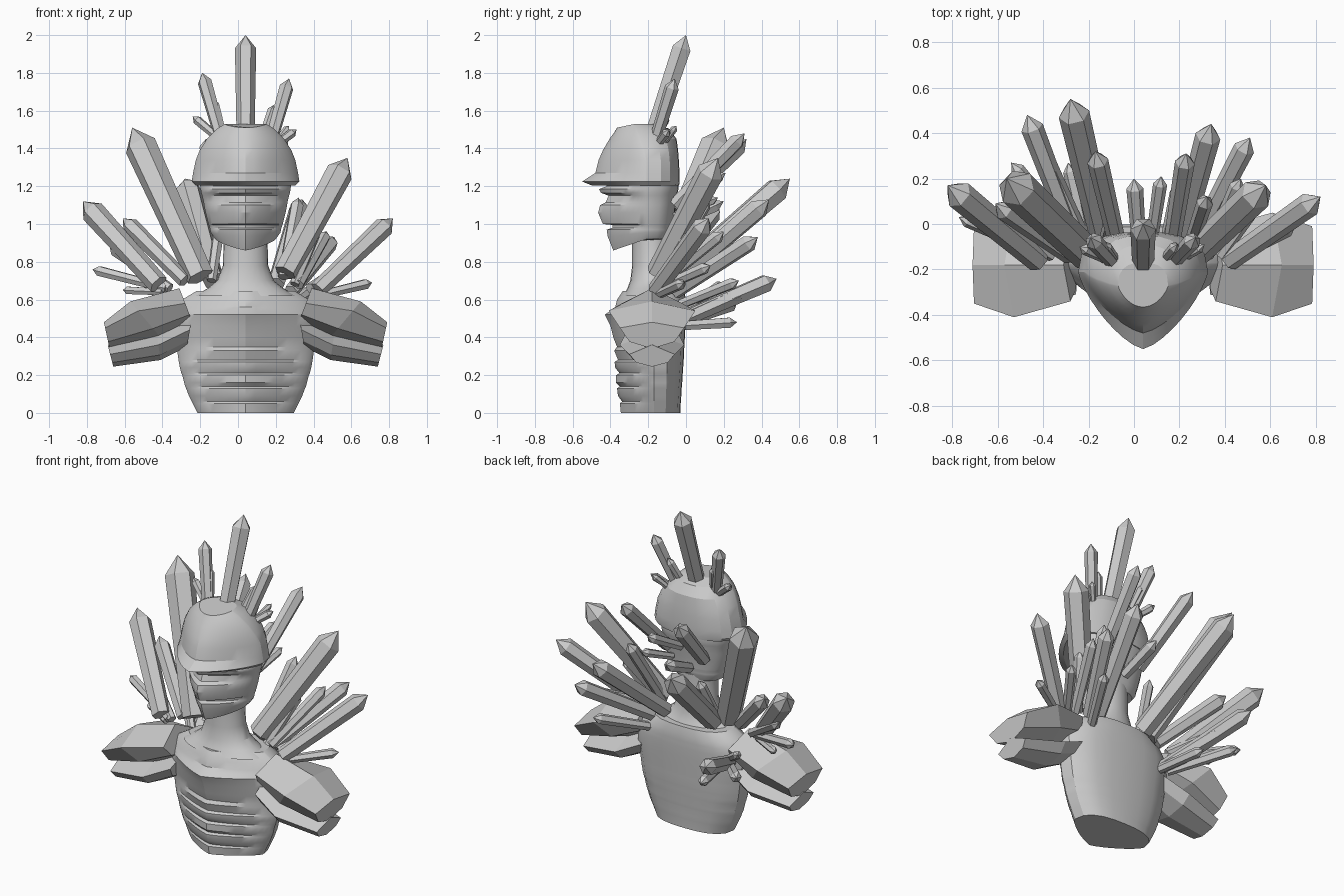
import bpy, bmesh, math
from mathutils import Vector

CX = 0.04  # body centre line


def make(name, bm, smooth=None):
    bmesh.ops.recalc_face_normals(bm, faces=bm.faces)
    me = bpy.data.meshes.new(name)
    bm.to_mesh(me)
    bm.free()
    ob = bpy.data.objects.new(name, me)
    bpy.context.collection.objects.link(ob)
    if smooth:
        bpy.ops.object.select_all(action='DESELECT')
        ob.select_set(True)
        bpy.context.view_layer.objects.active = ob
        bpy.ops.object.shade_smooth_by_angle(angle=math.radians(smooth))
    return ob


def loft(bm, rings):
    vs = [[bm.verts.new(p) for p in r] for r in rings]
    n = len(vs[0])
    for a, b in zip(vs, vs[1:]):
        for i in range(n):
            bm.faces.new((a[i], a[(i + 1) % n], b[(i + 1) % n], b[i]))
    bm.faces.new(vs[0][::-1])
    bm.faces.new(vs[-1])


def keel_ring(z, hw, yf, ym, yb, drop=0.0, seg=10, sharp=1.2):
    """Section with a keeled front and a blunt, boxy back."""
    pts = []
    for i in range(2 * seg):
        u = -math.cos(math.pi * i / (2 * seg))
        k = max(0, 1 - abs(u) ** sharp) ** 0.75
        pts.append((CX + hw * u, ym + (yf - ym) * k, z - drop * k))
    for i in range(seg):
        a = math.pi * i / seg
        u = math.cos(a)
        k = max(0, 1 - abs(u) ** 2.6) ** (1 / 2.6)
        pts.append((CX + hw * u, ym + (yb - ym) * k, z))
    return pts


# torso with ribbed front: z, half width, front y, back y
torso = [(0, .255, -.345, -.03), (.05, .28, -.35, -.028), (.06, .285, -.338, -.027),
         (.09, .30, -.36, -.025), (.13, .315, -.365, -.023), (.14, .32, -.35, -.022),
         (.16, .325, -.37, -.02), (.20, .335, -.37, -.018), (.21, .34, -.352, -.017),
         (.24, .348, -.375, -.015), (.27, .353, -.378, -.013), (.28, .355, -.36, -.012),
         (.33, .362, -.38, -.01), (.35, .365, -.365, -.009), (.40, .375, -.385, -.006),
         (.46, .38, -.40, -.003), (.52, .38, -.43, 0), (.54, .375, -.40, 0),
         (.56, .365, -.375, 0), (.60, .335, -.365, 0), (.645, .26, -.335, -.01)]
bm = bmesh.new()
loft(bm, [keel_ring(z, w, f, -.17, b) for z, w, f, b in torso])
make("torso", bm, 30)

# neck
bm = bmesh.new()
rings = []
for z, rx, ry in [(.62, .27, .15), (.66, .20, .13), (.70, .15, .115), (.78, .12, .105), (.95, .115, .105)]:
    rings.append([(CX + rx * math.cos(t * math.pi / 12), -.18 + ry * math.sin(t * math.pi / 12), z)
                  for t in range(24)])
loft(bm, rings)
make("neck", bm, 30)

# head: jaw, mouth, nose and brow steps: z, half width, front y, back y, chin drop
face = [(.92, .16, -.385, -.09, .06), (.955, .185, -.415, -.078, .02), (.97, .188, -.42, -.075, .0),
        (.98, .19, -.39, -.075, .0), (.995, .195, -.39, -.07, 0), (1.0, .197, -.44, -.07, 0),
        (1.06, .212, -.465, -.06, 0), (1.10, .22, -.455, -.055, 0), (1.115, .222, -.425, -.052, 0),
        (1.15, .23, -.41, -.048, 0), (1.165, .235, -.45, -.045, 0), (1.185, .238, -.46, -.04, 0),
        (1.20, .24, -.42, -.04, 0), (1.26, .245, -.42, -.036, 0)]
bm = bmesh.new()
loft(bm, [keel_ring(z, w, f, -.21, b, d) for z, w, f, b, d in face])
make("face", bm, 30)

# helmet dome with pointed brim: z, half width, front y, mid y, back y, front curve
dome = [(1.205, .265, -.50, -.21, -.036, 1.4), (1.225, .285, -.55, -.21, -.035, 1.4),
        (1.27, .278, -.48, -.21, -.034, 1.4), (1.34, .263, -.462, -.21, -.038, 1.5),
        (1.39, .243, -.44, -.22, -.042, 1.6), (1.45, .205, -.405, -.24, -.05, 1.8),
        (1.505, .15, -.38, -.26, -.09, 2), (1.53, .11, -.365, -.27, -.17, 2)]
bm = bmesh.new()
loft(bm, [keel_ring(z, w, f, m, b, .02 if z > 1.5 else 0, sharp=s)
          for z, w, f, m, b, s in dome])
make("helmet", bm, 22)


# shoulder pads: two faceted plates per side
def pad(name, side, stations, yc=-.18):
    bm = bmesh.new()
    rings = []
    for xt, xb, zt, zm, zb, w in stations:
        ring = []
        for dy, z in [(0, zt), (-w, zm), (-.7 * w, (zm + 2 * zb) / 3), (0, zb),
                      (.7 * w, (zm + 2 * zb) / 3), (w, zm)]:
            k = (zt - z) / (zt - zb)
            ring.append((CX + side * (xt + (xb - xt) * k), yc + dy, z))
        rings.append(ring)
    loft(bm, rings)
    make(name, bm)


upper = [(.35, .285, .66, .58, .49, .16), (.61, .45, .59, .54, .40, .23), (.75, .72, .48, .45, .34, .17)]
lower = [(.285, .31, .50, .44, .35, .13), (.47, .45, .42, .36, .28, .17), (.73, .70, .36, .31, .245, .12)]
for side, tag in ((-1, "left"), (1, "right")):
    pad("upper_shoulder_plate_" + tag, side, upper)
    pad("lower_shoulder_plate_" + tag, side, lower)


# six-sided crystals: each entry is base, tip, radius
def crystals(name, items):
    bm = bmesh.new()
    for base, tip, r in items:
        base, tip = Vector(base), Vector(tip)
        r *= 1.04
        d = tip - base
        q = d.to_track_quat('Z', 'Y')
        L = d.length
        rings = []
        for h, s in ((0, .85), (L - 1.3 * r, 1)):
            rings.append([bm.verts.new(base + q @ Vector((r * s * math.cos(i * math.pi / 3),
                          r * s * math.sin(i * math.pi / 3), h))) for i in range(6)])
        a, b = rings
        top = bm.verts.new(tip)
        for i in range(6):
            j = (i + 1) % 6
            bm.faces.new((a[i], a[j], b[j], b[i]))
            bm.faces.new((b[i], b[j], top))
        bm.faces.new(a[::-1])
    make(name, bm)


crystals("crown_crystals", [
    ((.04, -.18, 1.46), (.04, 0, 2.0), .054),
    ((-.09, -.17, 1.45), (-.19, -.06, 1.80), .037),
    ((.17, -.17, 1.42), (.27, -.06, 1.77), .037),
    ((-.08, -.16, 1.47), (-.13, -.09, 1.66), .024),
    ((-.11, -.16, 1.46), (-.24, -.10, 1.57), .024),
    ((.13, -.16, 1.46), (.19, -.09, 1.63), .024),
    ((.19, -.16, 1.41), (.31, -.09, 1.50), .024),
    ((.18, -.14, 1.40), (.27, -.05, 1.52), .018)])

crystals("head_back_crystals", [
    ((.17, -.06, 1.10), (.23, .31, 1.48), .042),
    ((-.08, -.06, 1.08), (-.17, .32, 1.45), .045),
    ((.08, -.06, 1.12), (.12, .21, 1.27), .03),
    ((.02, -.06, 1.00), (0, .20, 1.12), .036),
    ((.14, -.06, 1.04), (.19, .17, 1.14), .025)])

crystals("left_back_crystals", [
    ((-.20, -.14, .72), (-.56, .20, 1.51), .083),
    ((-.42, -.16, .68), (-.82, .17, 1.12), .062),
    ((-.28, -.14, .70), (-.61, .09, 1.03), .045),
    ((-.13, -.08, .70), (-.28, .55, 1.24), .066),
    ((-.38, -.14, .66), (-.77, .03, .76), .028),
    ((-.36, -.14, .66), (-.68, .05, .88), .03),
    ((-.40, -.14, .64), (-.61, -.02, .65), .022),
    ((-.14, -.12, .70), (-.10, .02, .98), .03)])

crystals("left_low_crystals", [
    ((-.27, -.04, .49), (-.47, .48, .71), .048),
    ((-.24, -.04, .48), (-.41, .32, .64), .042),
    ((-.28, -.04, .47), (-.54, .27, .58), .032),
    ((-.22, -.04, .46), (-.29, .27, .48), .03),
    ((-.28, -.04, .52), (-.50, .20, .69), .025)])

crystals("right_back_crystals", [
    ((.25, -.15, .74), (.58, .17, 1.35), .07),
    ((.42, -.16, .65), (.82, .12, 1.03), .052),
    ((.20, -.08, .68), (.34, .44, 1.13), .054),
    ((.28, -.06, .64), (.51, .38, .93), .045),
    ((.24, -.12, .72), (.32, .12, 1.14), .035),
    ((.32, -.14, .68), (.47, .20, .96), .034),
    ((.30, -.14, .68), (.42, .02, .98), .03),
    ((.38, -.14, .66), (.57, .13, .78), .03),
    ((.28, -.04, .57), (.45, .28, .70), .03),
    ((.46, -.14, .63), (.71, -.01, .69), .028)])
